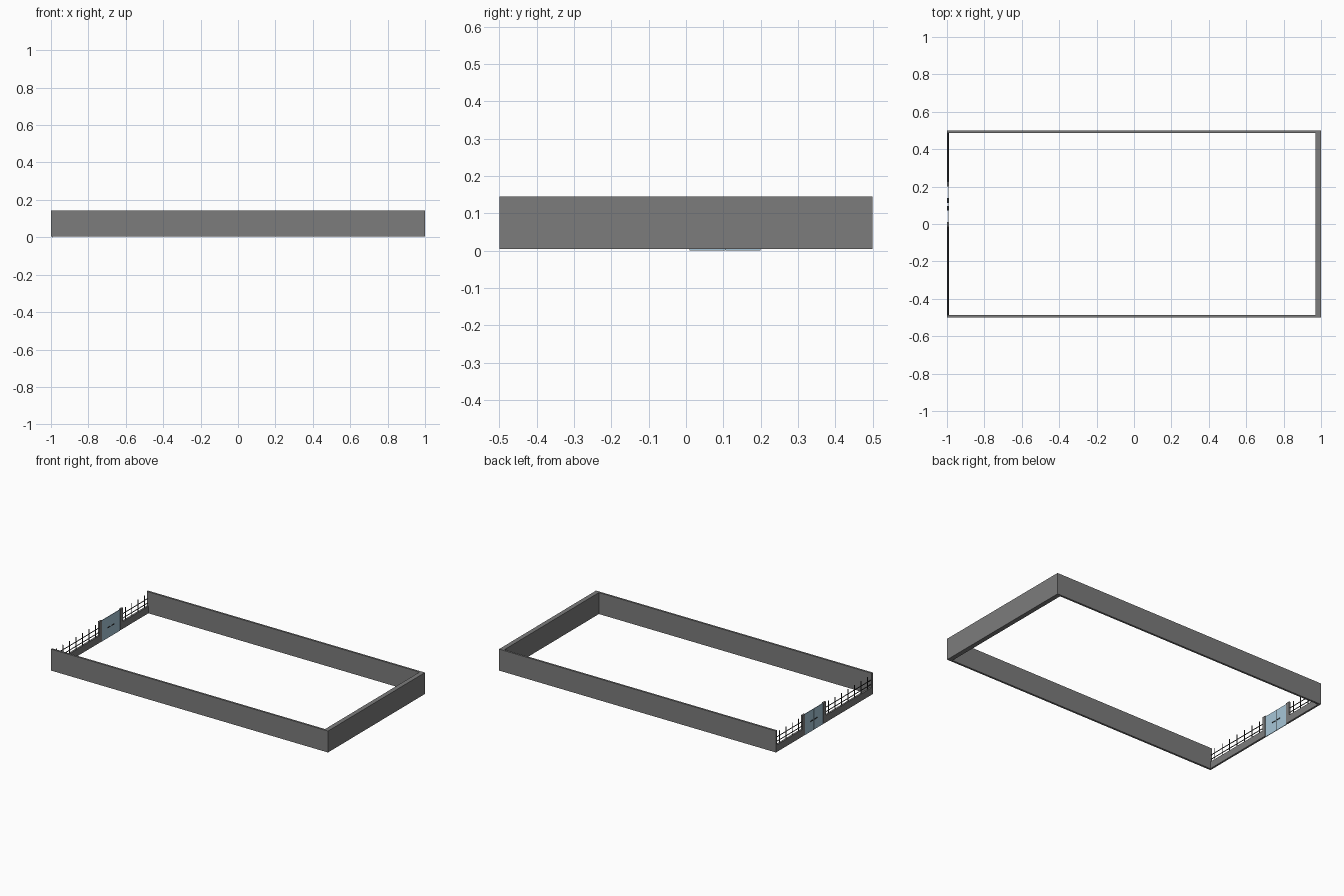
import bpy
import bmesh
from mathutils import Matrix, Vector

if "Cube" in bpy.data.objects:
    bpy.data.objects.remove(bpy.data.objects["Cube"])


def material(name, rgb):
    m = bpy.data.materials.new(name)
    m.diffuse_color = (*rgb, 1)
    m.use_nodes = True
    m.node_tree.nodes["Principled BSDF"].inputs["Base Color"].default_value = m.diffuse_color
    return m


GREY = material("concrete grey", (0.2, 0.2, 0.2))
DARK = material("dark iron", (0.03, 0.03, 0.03))
BLUE = material("pale blue", (0.38, 0.56, 0.68))


def boxes(name, mat, spans):
    """One object from boxes given as (x0, x1, y0, y1, z0, z1)."""
    bm = bmesh.new()
    for x0, x1, y0, y1, z0, z1 in spans:
        centre = Vector(((x0 + x1) / 2, (y0 + y1) / 2, (z0 + z1) / 2))
        size = Matrix.Diagonal((x1 - x0, y1 - y0, z1 - z0, 1))
        bmesh.ops.create_cube(bm, size=1, matrix=Matrix.Translation(centre) @ size)
    me = bpy.data.meshes.new(name)
    bm.to_mesh(me)
    bm.free()
    me.materials.append(mat)
    ob = bpy.data.objects.new(name, me)
    bpy.context.collection.objects.link(ob)
    return ob


BASE, TOP, LOW = 0.004, 0.144, 0.05
T = 0.013                      # thickness of the long walls
IN = -0.988                    # inner face of the gate side
GATE0, GATE1 = 0.01, 0.20      # gate opening
P = 0.026                      # pillar width

# Full-height walls
boxes("front_wall", GREY, [(-1, 1, -0.5, -0.5 + T, BASE, TOP)])
boxes("back_wall", GREY, [(-1, 1, 0.5 - T, 0.5, BASE, TOP)])
boxes("right_wall", GREY, [(0.97, 1, -0.5 + T, 0.5 - T, BASE, TOP)])

# Low walls and pillars either side of the gate
runs = [(-0.5 + T, GATE0 - P), (GATE1 + P, 0.5 - T)]
boxes("low_wall", GREY, [(-1, IN, a, b, BASE, LOW) for a, b in runs])
boxes("gate_pillars", GREY, [(-1, IN, y, y + P, BASE, 0.14)
                             for y in (GATE0 - P, GATE1)])

# Iron railing: two rails and evenly spaced posts on each run
R, XC = 0.0018, -0.994
rails, posts = [], []
for a, b in runs:
    for z in (0.069, 0.098):
        rails.append((XC - R, XC + R, a, b, z - R, z + R))
    n = round((b - a) / 0.066)
    for i in range(n):
        y = a + (b - a) * (i + 0.5) / n
        posts.append((XC - R, XC + R, y - R, y + R, LOW, 0.13))
boxes("railing_rails", DARK, rails)
boxes("railing_posts", DARK, posts)

# Double gate with a seam strip and handles on both faces
MID = (GATE0 + GATE1) / 2
G0, G1 = -0.9955, -0.9915
boxes("gate_leaves", BLUE, [(G0, G1, GATE0, MID - 0.001, 0, 0.137),
                            (G0, G1, MID + 0.001, GATE1, 0, 0.137)])
boxes("gate_seam", DARK, [(G0 + 0.001, G1 - 0.001, MID - 0.001, MID + 0.001, 0.001, 0.136)])
boxes("gate_handles", DARK, [(G0 - 0.003, G1 + 0.003, y, y + 0.026, 0.065, 0.07)
                             for y in (MID - 0.034, MID + 0.008)])
